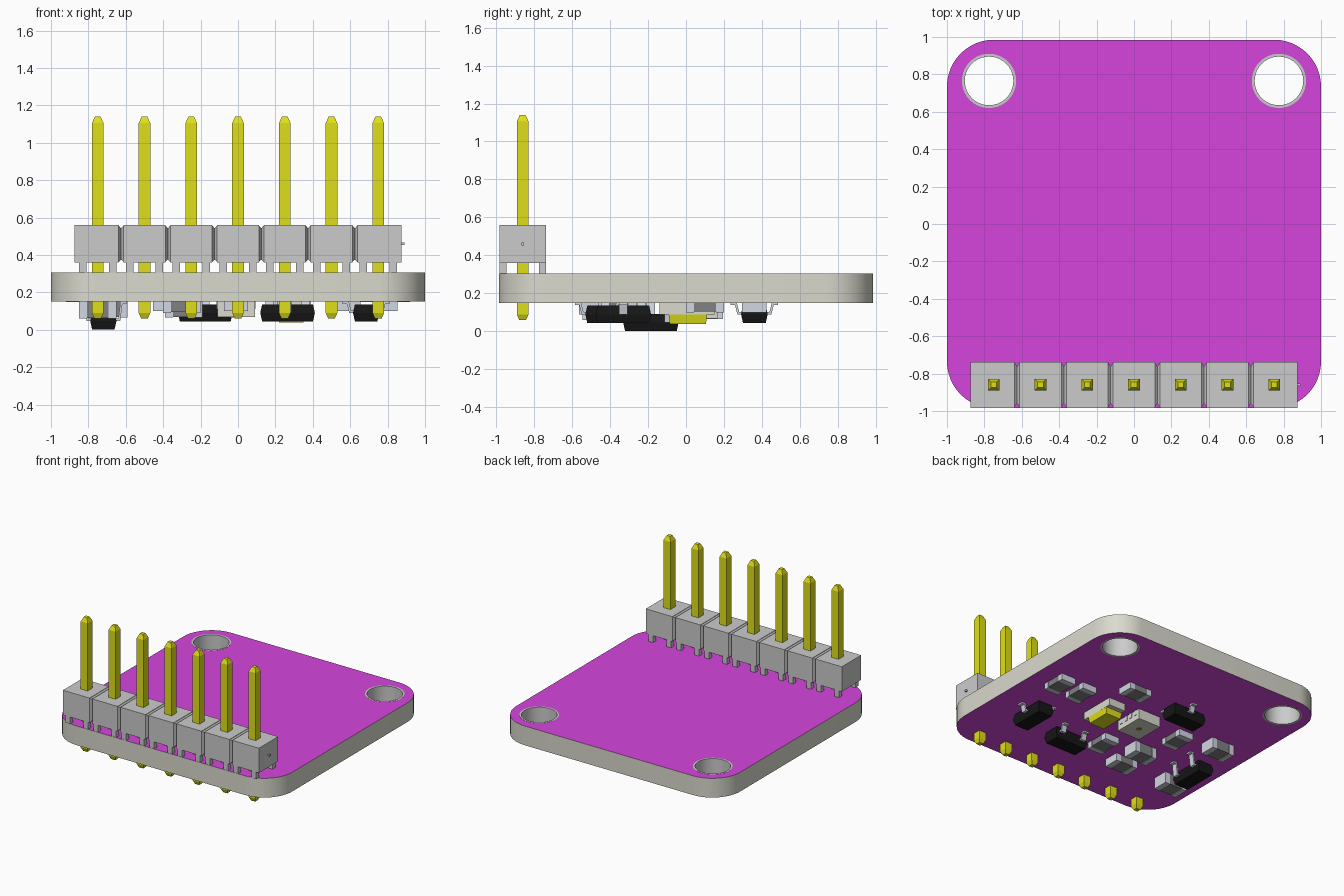
import bpy, bmesh
from math import pi, cos, sin
from mathutils import Matrix, Vector

if "Cube" in bpy.data.objects:
    bpy.data.objects.remove(bpy.data.objects["Cube"])

Z0, Z1 = 0.15, 0.305          # underside and top of the board


def material(name, rgb):
    m = bpy.data.materials.new(name)
    m.diffuse_color = (*rgb, 1)
    m.use_nodes = True
    m.node_tree.nodes["Principled BSDF"].inputs["Base Color"].default_value = m.diffuse_color
    return m


MAGENTA = material("magenta_mask", (0.67, 0.06, 0.73))
CREAM = material("board_core", (0.70, 0.70, 0.62))
YELLOW = material("yellow_metal", (0.74, 0.74, 0.01))
BLACK = material("black_plastic", (0.008, 0.008, 0.008))
SILVER = material("silver_ends", (0.65, 0.68, 0.76))
DARK = material("dark_ceramic", (0.22, 0.22, 0.23))
GOLD = material("gold_dot", (0.35, 0.25, 0.04))


class Part:
    """Collects lofted solids into one named mesh."""

    def __init__(self, name, mat=None):
        self.name, self.mat, self.bm = name, mat, bmesh.new()

    def loft(self, rings, mx=Matrix()):
        vs = [[self.bm.verts.new(mx @ Vector(p)) for p in r] for r in rings]
        n = len(vs[0])
        for a, b in zip(vs, vs[1:]):
            for i in range(n):
                self.bm.faces.new((a[i], a[(i + 1) % n], b[(i + 1) % n], b[i]))
        self.bm.faces.new(vs[0][::-1])
        self.bm.faces.new(vs[-1])

    def rects(self, sections, mx=Matrix()):
        """sections: (half_x, half_y, z)"""
        self.loft([[(-a, -b, z), (a, -b, z), (a, b, z), (-a, b, z)]
                   for a, b, z in sections], mx)

    def box(self, x0, x1, y0, y1, z0, z1, mx=Matrix()):
        self.loft([[(x0, y0, z), (x1, y0, z), (x1, y1, z), (x0, y1, z)]
                   for z in (z0, z1)], mx)

    def finish(self):
        bmesh.ops.recalc_face_normals(self.bm, faces=self.bm.faces)
        me = bpy.data.meshes.new(self.name)
        self.bm.to_mesh(me)
        self.bm.free()
        if self.mat:
            me.materials.append(self.mat)
        ob = bpy.data.objects.new(self.name, me)
        bpy.context.collection.objects.link(ob)
        return ob


def plate(name, loops, z0, z1):
    """Flat plate from closed outlines; inner outlines become holes."""
    cu = bpy.data.curves.new(name, 'CURVE')
    cu.dimensions, cu.fill_mode, cu.extrude = '2D', 'BOTH', (z1 - z0) / 2
    for pts in loops:
        sp = cu.splines.new('POLY')
        sp.points.add(len(pts) - 1)
        for p, (x, y) in zip(sp.points, pts):
            p.co = (x, y, 0, 1)
        sp.use_cyclic_u = True
    ob = bpy.data.objects.new(name, cu)
    ob.location.z = (z0 + z1) / 2
    bpy.context.collection.objects.link(ob)
    bpy.ops.object.select_all(action='DESELECT')
    ob.select_set(True)
    bpy.context.view_layer.objects.active = ob
    bpy.ops.object.convert(target='MESH')
    ob = bpy.context.object
    bm = bmesh.new()
    bm.from_mesh(ob.data)
    bmesh.ops.remove_doubles(bm, verts=bm.verts, dist=1e-5)
    bmesh.ops.recalc_face_normals(bm, faces=bm.faces)
    bm.to_mesh(ob.data)
    bm.free()
    bpy.ops.object.shade_smooth_by_angle()
    return ob


def circle(x, y, r, n=40):
    return [(x + r * cos(2 * pi * i / n), y + r * sin(2 * pi * i / n)) for i in range(n)]


# circuit board: rounded outline with two mounting holes
R, W, H = 0.25, 1.0, 0.985
outline = []
for k, (sx, sy) in enumerate([(1, 1), (-1, 1), (-1, -1), (1, -1)]):
    for i in range(13):
        a = (k + i / 12) * pi / 2
        outline.append((sx * (W - R) + R * cos(a), sy * (H - R) + R * sin(a)))
holes = [(-0.775, 0.765), (0.775, 0.765)]
board = plate("board", [outline] + [circle(x, y, 0.145) for x, y in holes], Z0, Z1)
board.data.materials.clear()
board.data.materials.append(CREAM)
board.data.materials.append(MAGENTA)
for f in board.data.polygons:
    f.material_index = int(abs(f.normal.z) > 0.9)

# metal sleeves in the mounting holes
for x, y in holes:
    plate("hole_ring", [circle(x, y, 0.145), circle(x, y, 0.13)], Z0 - 0.001, Z1 + 0.001)

# pin header: seven chamfered blocks on corner feet, with pins
PY = -0.86
housing, pins = Part("header_housing"), Part("header_pins", YELLOW)
for i in range(7):
    mx = Matrix.Translation((-0.75 + 0.25 * i, PY, 0))
    housing.box(-0.112, 0.112, -0.123, 0.123, 0.36, 0.56, mx)
    for sx in (-1, 1):
        if -1 < i + sx < 7:     # recessed web to the neighbour
            housing.loft([[(sx * 0.111, -h, 0.362), (sx * 0.111, h, 0.362),
                           (sx * 0.111, h, 0.558), (sx * 0.111, -h, 0.558)]
                          if k == 0 else
                          [(sx * 0.125, -h, 0.375), (sx * 0.125, h, 0.375),
                           (sx * 0.125, h, 0.543), (sx * 0.125, -h, 0.543)]
                          for k, h in enumerate((0.121, 0.098))], mx)
        else:                   # plain end face
            housing.box(*sorted((sx * 0.111, sx * 0.125)), -0.123, 0.123, 0.36, 0.56, mx)
        for sy in (-1, 1):
            housing.box(*sorted((sx * 0.06, sx * 0.1)), *sorted((sy * 0.085, sy * 0.123)),
                        Z1, 0.361, mx)
    pins.rects([(0.018, 0.018, 0.06), (0.031, 0.031, 0.09),
                (0.031, 0.031, 1.105), (0.015, 0.015, 1.14)], mx)
housing.box(0.874, 0.89, PY - 0.007, PY + 0.007, 0.453, 0.467)
housing.finish()
pins.finish()


# two-ended chips on the underside: x, y, turned, lowest z
chips = [(0.79, 0.10, 1, 0.10), (0.59, 0.10, 1, 0.10), (0.29, 0.36, 0, 0.10),
         (-0.01, -0.36, 1, 0.10), (-0.39, 0.03, 1, 0.10), (-0.30, -0.50, 0, 0.09),
         (-0.29, -0.27, 0, 0.065), (-0.69, 0.13, 0, 0.065), (-0.75, -0.48, 0, 0.06)]
ends, bodies = Part("chip_ends", SILVER), Part("chip_bodies", DARK)
for x, y, turned, z in chips:
    mx = Matrix.Translation((x, y, 0)) @ Matrix.Rotation(turned * pi / 2, 4, 'Z')
    bodies.box(-0.06, 0.06, -0.062, 0.062, z + 0.004, Z0, mx)
    for s in (-1, 1):
        ends.box(*sorted((s * 0.058, s * 0.1)), -0.064, 0.064, z, Z0, mx)
ends.finish()
bodies.finish()

# three-legged black packages: x, y, turn, lowest z
packs = [(0.685, -0.33, -pi / 2, 0.045), (0.265, -0.46, pi, 0.045),
         (-0.175, 0.36, 0, 0.045), (-0.72, -0.185, pi / 2, 0.002)]
bodies, leads = Part("transistor_bodies", BLACK), Part("transistor_leads", SILVER)
for x, y, turn, z in packs:
    mx = Matrix.Translation((x, y, 0)) @ Matrix.Rotation(turn, 4, 'Z')
    m = z + 0.045
    bodies.rects([(0.136, 0.06, z), (0.146, 0.07, m), (0.136, 0.06, z + 0.09)], mx)
    gull = [(0.06, m), (0.09, m), (0.102, Z0 - 0.012), (0.125, Z0 - 0.012),
            (0.125, Z0), (0.092, Z0), (0.08, m + 0.012), (0.06, m + 0.012)]
    for lx, side in ((-0.095, -1), (0.095, -1), (0, 1)):
        leads.loft([[(lx + w, side * o, h) for o, h in gull] for w in (-0.022, 0.022)], mx)
bodies.finish()
leads.finish()

# light: cream base with a yellow lens
p = Part("lamp_base", CREAM)
p.box(0.21, 0.36, -0.14, 0.15, 0.09, Z0)
p.finish()
p = Part("lamp_lens", YELLOW)
p.rects([(0.066, 0.095, 0.04), (0.075, 0.102, 0.091)], Matrix.Translation((0.285, 0.01, 0)))
p.finish()

# sensor package with a central port and small marks
p = Part("sensor_body", CREAM)
p.box(-0.11, 0.09, -0.075, 0.165, 0.068, Z0)
p.finish()
p = Part("sensor_port", GOLD)
p.loft([[(cx, cy, z) for cx, cy in circle(-0.01, 0.045, 0.022, 16)] for z in (0.066, 0.08)])
p.finish()
p = Part("sensor_contacts", SILVER)
for i in range(4):
    cy = -0.035 + 0.053 * i
    p.box(-0.114, 0.094, cy - 0.014, cy + 0.014, 0.11, Z0)
p.finish()
